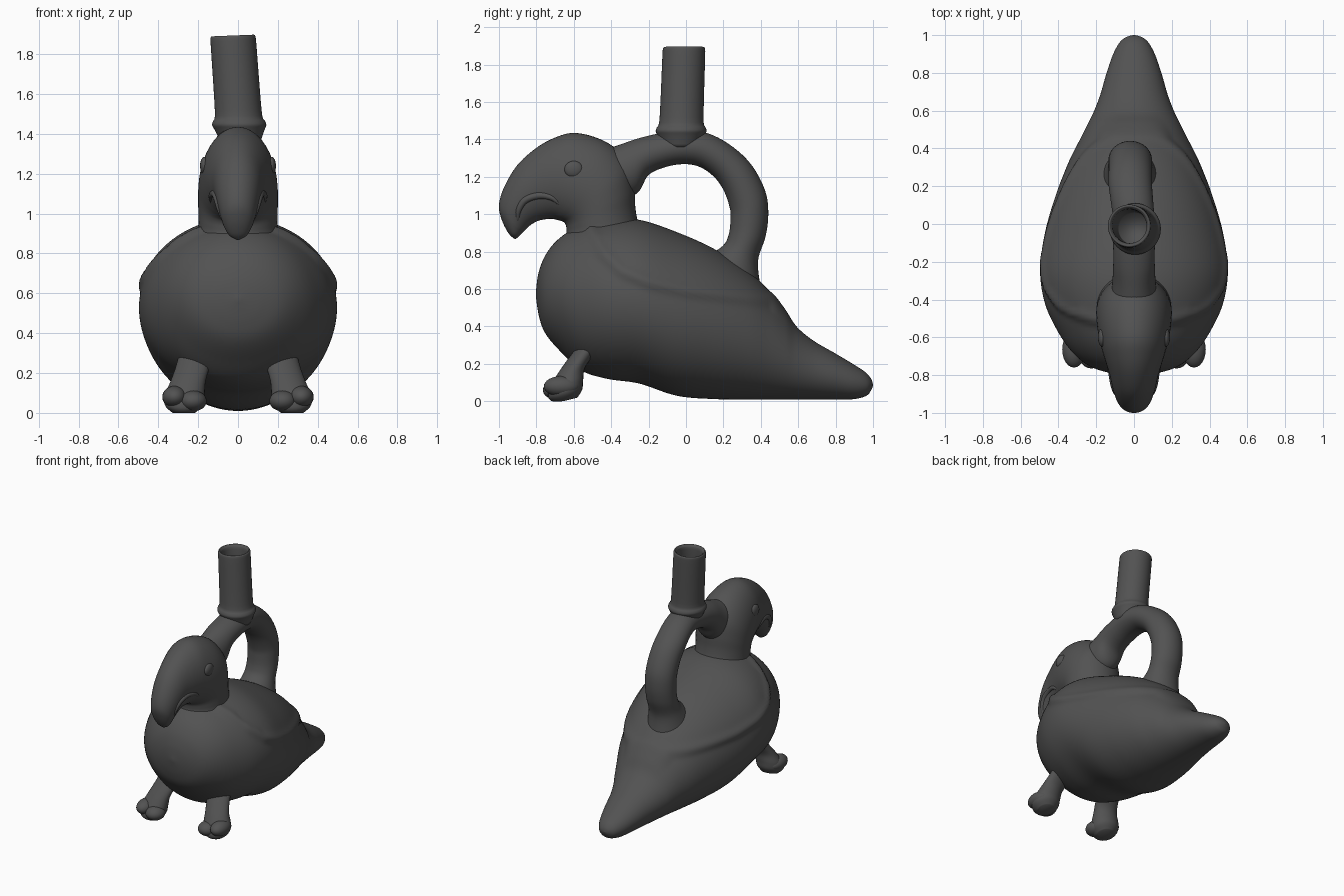
import bpy, bmesh, math
from mathutils import Vector

if "Cube" in bpy.data.objects:
    bpy.data.objects.remove(bpy.data.objects["Cube"])

clay = bpy.data.materials.new("dark grey clay")
clay.diffuse_color = (0.085, 0.085, 0.085, 1)
clay.use_nodes = True
clay.node_tree.nodes["Principled BSDF"].inputs["Base Color"].default_value = clay.diffuse_color


def finish(name, bm):
    bmesh.ops.recalc_face_normals(bm, faces=bm.faces)
    me = bpy.data.meshes.new(name)
    bm.to_mesh(me)
    bm.free()
    me.materials.append(clay)
    me.shade_smooth()
    ob = bpy.data.objects.new(name, me)
    bpy.context.collection.objects.link(ob)
    return ob


def spline(rows, sub):
    """Catmull-Rom through rows of numbers."""
    out = []
    for i in range(len(rows) - 1):
        p = [rows[max(0, min(len(rows) - 1, i + k))] for k in (-1, 0, 1, 2)]
        for s in range(sub):
            t = s / sub
            out.append([b + 0.5 * t * (c - a + t * (2 * a - 5 * b + 4 * c - d + t * (3 * (b - c) + d - a)))
                        for a, b, c, d in zip(*p)])
    out.append(list(rows[-1]))
    return out


def skin(name, rings):
    bm = bmesh.new()
    vs = [[bm.verts.new(p) for p in r] for r in rings]
    n = len(vs[0])
    for a, b in zip(vs, vs[1:]):
        for j in range(n):
            bm.faces.new((a[j], a[(j + 1) % n], b[(j + 1) % n], b[j]))
    bm.faces.new(vs[0])
    bm.faces.new(vs[-1])
    return finish(name, bm)


def rail_loft(name, rows, n=48, sub=6, bump=None):
    """Elliptical sections between two side-view rails: y1, z1, y2, z2, half width, x offset."""
    rings = []
    for y1, z1, y2, z2, w, x in spline(rows, sub):
        c = Vector((x, (y1 + y2) / 2, (z1 + z2) / 2))
        h = Vector((0, (y1 - y2) / 2, (z1 - z2) / 2))
        ring = []
        for j in range(n):
            t = 2 * math.pi * j / n
            d = h * math.cos(t) + Vector((max(w, 0.002) * math.sin(t), 0, 0))
            p = c + d
            if bump:
                p += d.normalized() * bump(p)
            ring.append(p)
        rings.append(ring)
    return skin(name, rings)


# Raised folded wings: everything above a curved edge line swells out a little
WING = [(-.56, 1.0), (-.52, .88), (-.45, .76), (-.35, .67), (-.2, .61), (0, .565), (.2, .54), (.45, .51), (.6, .38)]


def wing(p):
    if not WING[0][0] < p.y < WING[-1][0]:
        return 0
    for (a, za), (b, zb) in zip(WING, WING[1:]):
        if a <= p.y <= b:
            slope = (zb - za) / (b - a)
            d = (p.z - za - slope * (p.y - a)) / math.sqrt(1 + slope * slope)
            break
    s = max(0, min(1, d / 0.045 + 0.5))
    fade = min(1, (WING[-1][0] - p.y) / 0.12)
    return fade * (0.010 * s * s * (3 - 2 * s) + 0.012 * math.exp(-((d - 0.025) / 0.03) ** 2))


# Body with tapering tail
body = [(-.803, .58, -.803, .56, .01), (-.79, .68, -.785, .45, .13), (-.755, .775, -.75, .36, .235),
        (-.69, .86, -.67, .265, .325), (-.59, .925, -.56, .165, .40), (-.43, .965, -.42, .12, .47),
        (-.25, .96, -.25, .095, .497), (-.05, .895, -.05, .03, .472), (.15, .805, .15, .012, .415),
        (.33, .69, .33, .01, .345), (.45, .575, .45, .01, .285), (.53, .48, .53, .01, .245),
        (.59, .40, .59, .01, .215), (.68, .325, .68, .01, .18), (.8, .255, .8, .01, .145),
        (.9, .195, .9, .012, .11), (.96, .155, .965, .03, .075), (.99, .12, .99, .06, .04),
        (1, .09, 1, .085, .005)]
rail_loft("body", [r + (0,) for r in body], 144, 8, wing)

# Neck, head and hooked beak in one sweep
head_rows = [(-.20, .84, -.70, .78, .215), (-.25, .94, -.645, .88, .2), (-.27, 1.03, -.64, .93, .198),
             (-.275, 1.14, -.65, .955, .2), (-.30, 1.26, -.67, .965, .2), (-.38, 1.355, -.69, .97, .195),
             (-.48, 1.41, -.71, .975, .185), (-.60, 1.435, -.735, .975, .168), (-.70, 1.41, -.76, .972, .15),
             (-.80, 1.355, -.79, .965, .13), (-.90, 1.265, -.82, .95, .115), (-.97, 1.15, -.84, .935, .1),
             (-1, 1.05, -.855, .92, .085), (-.985, .97, -.87, .905, .07), (-.95, .90, -.89, .885, .045),
             (-.92, .87, -.91, .868, .008)]
head = rail_loft("head", [r + (0,) for r in head_rows])

# Stirrup handle from the back of the head to the back
handle = [(-.48, 1.33, -.42, 1.06, .125, 0), (-.36, 1.37, -.265, 1.11, .115, 0), (-.24, 1.41, -.2, 1.21, .11, 0),
          (-.1, 1.44, -.1, 1.255, .11, 0), (.03, 1.45, 0, 1.268, .11, 0), (.15, 1.42, .08, 1.25, .112, -.01),
          (.27, 1.345, .155, 1.195, .115, -.02), (.36, 1.25, .205, 1.12, .115, -.02),
          (.425, 1.12, .235, 1.03, .115, -.02), (.44, 1.0, .238, .97, .115, -.02),
          (.425, .88, .228, .89, .115, -.02), (.385, .75, .195, .83, .12, -.02), (.40, .60, .09, .76, .15, -.02)]
rail_loft("handle", handle)

# Hollow leaning spout: radius, height
profile = [(.10, 1.36), (.125, 1.42), (.136, 1.445), (.13, 1.465), (.119, 1.49), (.116, 1.6), (.115, 1.75),
           (.114, 1.87), (.111, 1.89), (.104, 1.895), (.096, 1.885), (.09, 1.86), (.088, 1.7), (.085, 1.48)]
rings = []
for r, z in spline(profile, 3):
    k = (z - 1.42) / 0.48
    cx, cy = 0.008 - 0.034 * k, -0.027 + 0.017 * k
    rings.append([(cx + r * math.cos(a), cy + r * math.sin(a), z + 0.04 * k * (cx - 0.0 + r * math.cos(a)))
                  for a in (2 * math.pi * j / 48 for j in range(48))])
skin("spout", rings)


def blob(name, centre, size):
    bm = bmesh.new()
    bmesh.ops.create_uvsphere(bm, u_segments=24, v_segments=16, radius=1)
    bmesh.ops.scale(bm, vec=size, verts=bm.verts)
    bmesh.ops.translate(bm, vec=centre, verts=bm.verts)
    return finish(name, bm)


def ridge(name, pts, radius):
    """Thin rounded fold following the given points."""
    rows = spline(pts, 5)
    rings = []
    for i, p in enumerate(rows):
        p = Vector(p)
        t = (Vector(rows[min(i + 1, len(rows) - 1)]) - Vector(rows[max(i - 1, 0)])).normalized()
        u = t.cross(Vector((1, 0, 0))).normalized()
        v = t.cross(u)
        r = radius * (0.1 + 0.9 * math.sin(math.pi * i / (len(rows) - 1)) ** 0.5)
        rings.append([p + r * (u * math.cos(a) + v * math.sin(a)) for a in (math.pi * j / 6 for j in range(12))])
    return skin(name, rings)


bpy.context.view_layer.update()


def on_head(y, z, side):
    hit, p, *_ = head.ray_cast(Vector((side, y, z)), Vector((-side, 0, 0)))
    return p if hit else Vector((0.03 * side, y, z))


mouth = [(-.90, .96), (-.895, 1.02), (-.86, 1.075), (-.79, 1.1), (-.72, 1.09), (-.67, 1.05)]
for side, word in ((1, "right"), (-1, "left")):
    # Mouth fold and faint eye
    pts = [on_head(y, z, side) - Vector((0.008 * side, 0, 0)) for y, z in mouth]
    ridge(word + "_mouth_fold", pts, 0.02)
    blob(word + "_eye", on_head(-.6, 1.24, side) - Vector((0.008 * side, 0, 0)), (.022, .05, .045))
    # Leg flaring into the foot
    leg = [(.20, -.48, .34, .085, .08), (.225, -.56, .24, .085, .075), (.25, -.615, .16, .088, .075),
           (.268, -.64, .09, .10, .09), (.272, -.645, .04, .095, .09), (.272, -.64, .005, .06, .06)]
    skin(word + "_leg", [[(side * (x + rx * math.cos(a)), y + ry * math.sin(a), max(0, z + 0.25 * ry * math.sin(a)))
                          for a in (math.pi * j / 14 for j in range(28))]
                         for x, y, z, rx, ry in spline(leg, 5)])
    # Toes
    blob(word + "_outer_toe", (side * .318, -.665, .08), (.062, .095, .055))
    blob(word + "_inner_toe", (side * .225, -.69, .06), (.068, .075, .052))
